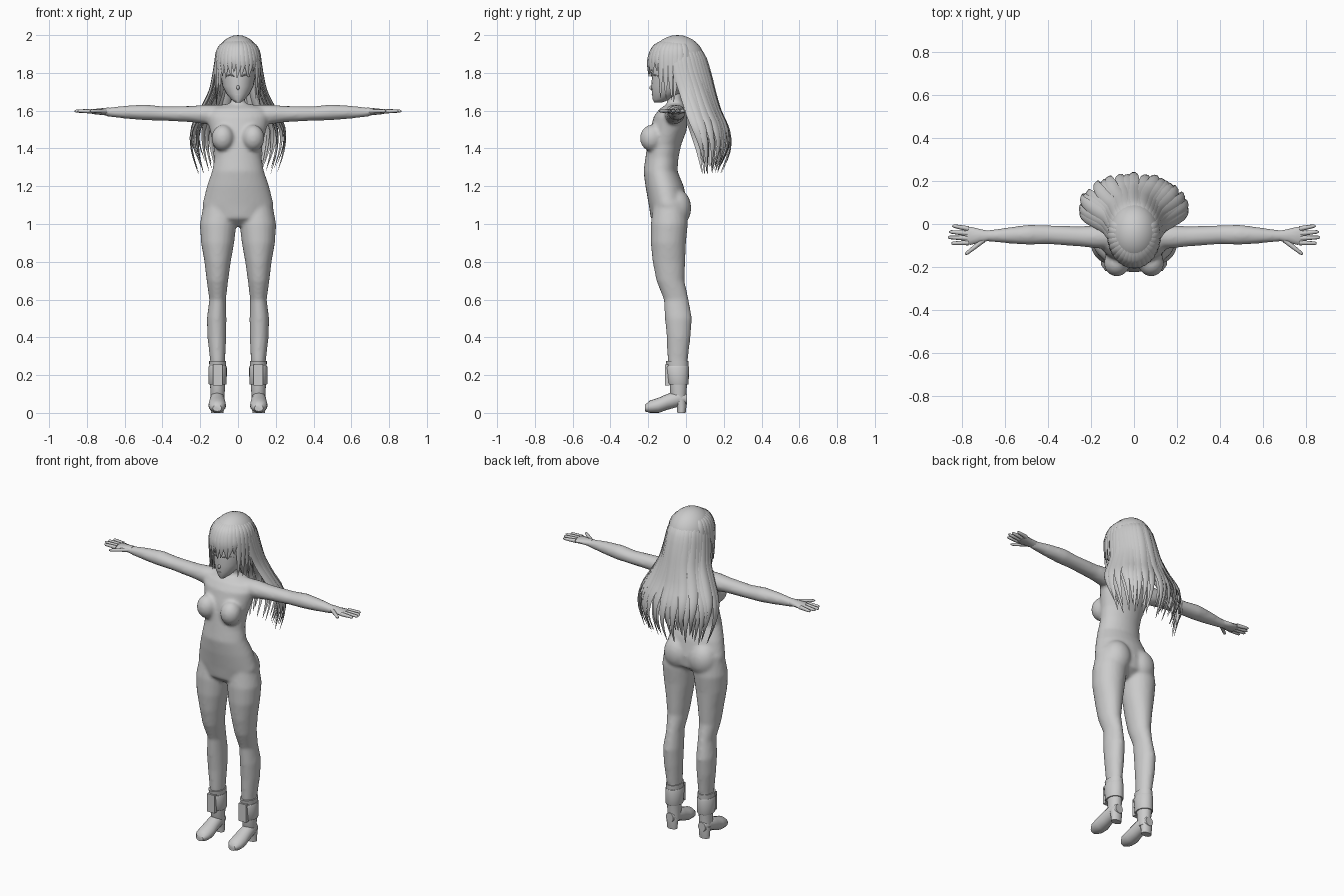
import bpy, bmesh, math, random
from mathutils import Vector, Matrix

random.seed(4)
if "Cube" in bpy.data.objects:
    bpy.data.objects.remove(bpy.data.objects["Cube"])

# One plain grey for everything
grey = bpy.data.materials.new("plain_grey")
grey.use_nodes = True
GREY = (0.6, 0.6, 0.6, 1)
grey.diffuse_color = GREY
grey.node_tree.nodes["Principled BSDF"].inputs["Base Color"].default_value = GREY


def tube(bm, rings, n=16):
    """Closed loft through rings of (centre, half axis, half axis)."""
    loops = []
    for c, u, v in rings:
        angles = [2 * math.pi * i / n for i in range(n)]
        loops.append([bm.verts.new(c + u * math.cos(a) + v * math.sin(a)) for a in angles])
    for low, high in zip(loops, loops[1:]):
        for i in range(n):
            j = (i + 1) % n
            bm.faces.new((low[i], low[j], high[j], high[i]))
    bm.faces.new(loops[0][::-1])
    bm.faces.new(loops[-1])


def upright(bm, rows, s=1, n=20):
    """Loft along z, rows of (z, x, half width, front y, back y)."""
    tube(bm, [(Vector((s * x, (f + b) / 2, z)), Vector((w, 0, 0)), Vector((0, (b - f) / 2, 0)))
              for z, x, w, f, b in rows], n)


def ball(bm, centre, radii):
    m = Matrix.Translation(centre) @ Matrix.Diagonal((*radii, 1))
    bmesh.ops.create_uvsphere(bm, u_segments=24, v_segments=16, radius=1, matrix=m)


def smooth_path(pts, steps=3):
    """Catmull-Rom points through a few control points."""
    p = [pts[0]] + pts + [pts[-1]]
    out = []
    for a, b, c, d in zip(p, p[1:], p[2:], p[3:]):
        for k in range(steps):
            t = k / steps
            out.append(b + (c - a) * t / 2 + (a - b * 2.5 + c * 2 - d / 2) * t * t
                       + (b * 1.5 - a / 2 - c * 1.5 + d / 2) * t ** 3)
    return out + [pts[-1]]


def lock(bm, pts, side, width, thick):
    """Flat tapering strand of hair along a path."""
    path = smooth_path(pts)
    last = len(path) - 1
    rings = []
    for i, c in enumerate(path):
        t = i / last
        along = path[min(i + 1, last)] - path[max(i - 1, 0)]
        size = min(0.5 + 2 * t, 1, 0.04 + 2.6 * (1 - t))
        rings.append((c, side * width * size, along.cross(side).normalized() * thick * size))
    tube(bm, rings, 6)


def finish(name, bm, angle=50):
    bmesh.ops.recalc_face_normals(bm, faces=bm.faces)
    me = bpy.data.meshes.new(name)
    bm.to_mesh(me)
    bm.free()
    ob = bpy.data.objects.new(name, me)
    bpy.context.collection.objects.link(ob)
    me.materials.append(grey)
    bpy.ops.object.select_all(action='DESELECT')
    ob.select_set(True)
    bpy.context.view_layer.objects.active = ob
    bpy.ops.object.shade_smooth_by_angle(angle=math.radians(angle))
    return ob


# Mannequin body: torso, neck, limbs fused into one skin
bm = bmesh.new()
upright(bm, [(1.635, 0, .07, -.1, -.01), (1.61, 0, .15, -.14, 0), (1.57, 0, .165, -.17, .005),
             (1.5, 0, .15, -.19, .005), (1.42, 0, .13, -.205, -.025), (1.35, 0, .125, -.215, -.04),
             (1.28, 0, .137, -.225, -.045), (1.2, 0, .165, -.215, -.012), (1.1, 0, .19, -.197, .01),
             (1.03, 0, .16, -.187, .005), (.99, 0, .05, -.14, -.05)], n=28)
upright(bm, [(1.58, 0, .045, -.11, -.01), (1.64, 0, .037, -.1, -.02), (1.73, 0, .036, -.1, -.02)])
for s in (1, -1):
    ball(bm, (s * .08, -.182, 1.455), (.06, .062, .07))
    ball(bm, (s * .085, -.05, 1.085), (.085, .078, .1))
    upright(bm, [(1.12, .1, .08, -.17, 0), (1.0, .105, .097, -.187, .01), (.9, .108, .088, -.187, 0),
                 (.8, .108, .07, -.177, -.004), (.7, .109, .057, -.157, -.008), (.6, .108, .044, -.118, .014),
                 (.5, .113, .052, -.112, .032), (.4, .112, .05, -.102, .024), (.28, .108, .04, -.098, .01),
                 (.15, .108, .034, -.08, 0)], s)
    tube(bm, [(Vector((s * x, y, z)), Vector((0, ry, 0)), Vector((0, 0, rz))) for x, y, z, ry, rz in
              [(.08, -.06, 1.588, .05, .042), (.17, -.06, 1.58, .054, .052), (.25, -.058, 1.582, .047, .043),
               (.4, -.05, 1.585, .044, .038), (.49, -.05, 1.591, .047, .042), (.58, -.053, 1.592, .038, .036),
               (.68, -.055, 1.592, .026, .025), (.71, -.055, 1.593, .026, .019)]], 20)
body = finish("body", bm, 80)
skin = body.modifiers.new("fuse", 'REMESH')
skin.mode = 'VOXEL'
skin.voxel_size = .01
skin.use_smooth_shade = True
relax = body.modifiers.new("relax", 'SMOOTH')
relax.factor, relax.iterations = .5, 6

# Hands with four fingers and a thumb
for s, label in ((1, "left"), (-1, "right")):
    bm = bmesh.new()
    tube(bm, [(Vector((s * x, -.055, 1.595)), Vector((0, ry, 0)), Vector((0, 0, rz)))
              for x, ry, rz in [(.68, .024, .022), (.72, .032, .018), (.76, .042, .014), (.785, .038, .009)]], 12)
    fingers = [((.77, -.022), (.845, -.008)), ((.775, -.044), (.86, -.036)), ((.775, -.066), (.866, -.062)),
               ((.77, -.087), (.85, -.09)), ((.70, -.075), (.785, -.142))]
    for a, b in fingers:
        a, b = Vector((s * a[0], a[1], 1.597)), Vector((s * b[0], b[1], 1.598))
        side = (b - a).cross(Vector((0, 0, 1))).normalized()
        tube(bm, [(a.lerp(b, t), side * r, Vector((0, 0, r))) for t, r in
                  [(0, .012), (.5, .01), (.9, .008), (1, .003)]], 8)
    finish(label + "_hand", bm)

# Boots: shaft, foot, heel, folded cuff and front tab
for s, label in ((1, "left"), (-1, "right")):
    bm = bmesh.new()
    upright(bm, [(.05, .108, .036, -.06, 0), (.1, .108, .037, -.085, .002), (.15, .108, .04, -.085, .005),
                 (.21, .108, .042, -.095, .01), (.275, .108, .045, -.107, .014)], s)
    tube(bm, [(Vector((s * .11, y, (lo + hi) / 2)), Vector((w, 0, 0)), Vector((0, 0, (hi - lo) / 2)))
              for y, lo, hi, w in [(.004, .045, .1, .025), (-.04, .033, .12, .038), (-.1, .016, .1, .042),
                                   (-.145, 0, .08, .047), (-.19, 0, .066, .043), (-.218, .008, .042, .024)]], 16)
    upright(bm, [(0, .11, .032, -.046, -.002), (.03, .11, .034, -.048, .002), (.07, .11, .036, -.06, .003)], s)
    finish(label + "_boot", bm)
    bm = bmesh.new()
    upright(bm, [(.15, .108, .046, -.096, .012), (.155, .108, .048, -.1, .014),
                 (.24, .108, .049, -.11, .016), (.247, .108, .046, -.107, .014)], s)
    m = Matrix.Translation((s * .108, -.1, .2)) @ Matrix.Diagonal((.05, .024, .11, 1))
    bmesh.ops.create_cube(bm, size=1, matrix=m)
    finish(label + "_boot_cuff", bm, 35)

# Head with a pointed chin and small nose
bm = bmesh.new()
upright(bm, [(1.643, 0, .014, -.168, -.13), (1.66, 0, .036, -.176, -.08), (1.69, 0, .062, -.18, -.03),
             (1.73, 0, .082, -.184, .03), (1.78, 0, .092, -.18, .07), (1.85, 0, .1, -.18, .08),
             (1.92, 0, .085, -.16, .06), (1.96, 0, .04, -.11, 0)], n=24)
ball(bm, (0, -.182, 1.722), (.008, .012, .012))
finish("head", bm, 60)

# Closed lash lines and mouth
bm = bmesh.new()
flat = Vector((0, 0, 1))
for s in (1, -1):
    lock(bm, [Vector((s * .02, -.185, 1.783)), Vector((s * .042, -.174, 1.79)),
              Vector((s * .07, -.136, 1.78))], flat, .004, .004)
lock(bm, [Vector((x, -.18, 1.687)) for x in (-.014, 0, .014)], flat, .002, .003)
finish("face_lines", bm)

# Hair cap, open over the face
bm = bmesh.new()
ball(bm, (0, -.045, 1.86), (.12, .145, .14))
gone = [v for v in bm.verts if v.co.z < 1.75 or (v.co.z < 1.87 and v.co.y < -.09)]
bmesh.ops.delete(bm, geom=gone, context='VERTS')
finish("hair_cap", bm, 80)

# Long back hair: (height, side reach, middle y, back y)
FALL = [(1.965, .04, -.06, .0), (1.91, .105, -.05, .085), (1.8, .127, -.03, .125), (1.7, .15, 0, .15),
        (1.6, .2, .03, .18), (1.5, .25, .06, .225), (1.4, .25, .085, .23), (1.29, .215, .1, .185)]
bm = bmesh.new()
for layer, count, shrink, reach in ((0, 21, 1, 95), (1, 15, .86, 85)):
    for i in range(count):
        a = math.radians(reach * (2 * i / (count - 1) - 1))
        drift, drop, puff = random.uniform(-.07, .07), random.uniform(-.03, .05), random.uniform(.94, 1.03)
        pts = []
        for k, (z, x, mid, back) in enumerate(FALL):
            t = k / (len(FALL) - 1)
            b = a + drift * t * t * 2
            r = shrink * (1 + (puff - 1) * t)
            pts.append(Vector((x * r * math.sin(b), mid + (back - mid) * r * math.cos(b), z + drop * t ** 3)))
        lock(bm, pts, Vector((math.cos(a), -math.sin(a), 0)), .027, .009)
finish("back_hair", bm)

# Fringe over the forehead and longer locks beside the face
bm = bmesh.new()
for i in range(21):
    deg = -110 + 11 * i
    a = math.radians(deg)
    tip = 1.785 if abs(deg) < 50 else 1.64
    tip += random.uniform(-.015, .025)
    pts = [Vector((r * .118 * math.sin(a + turn), -.05 - r * .148 * math.cos(a + turn), z)) for r, z, turn in
           [(.35, 1.978, 0), (.78, 1.945, 0), (.98, 1.89, 0), (1.02, (tip + 1.89) / 2, .02),
            (.98, tip, random.uniform(-.1, .1))]]
    lock(bm, pts, Vector((math.cos(a), math.sin(a), 0)), .019, .007)
finish("fringe", bm)
